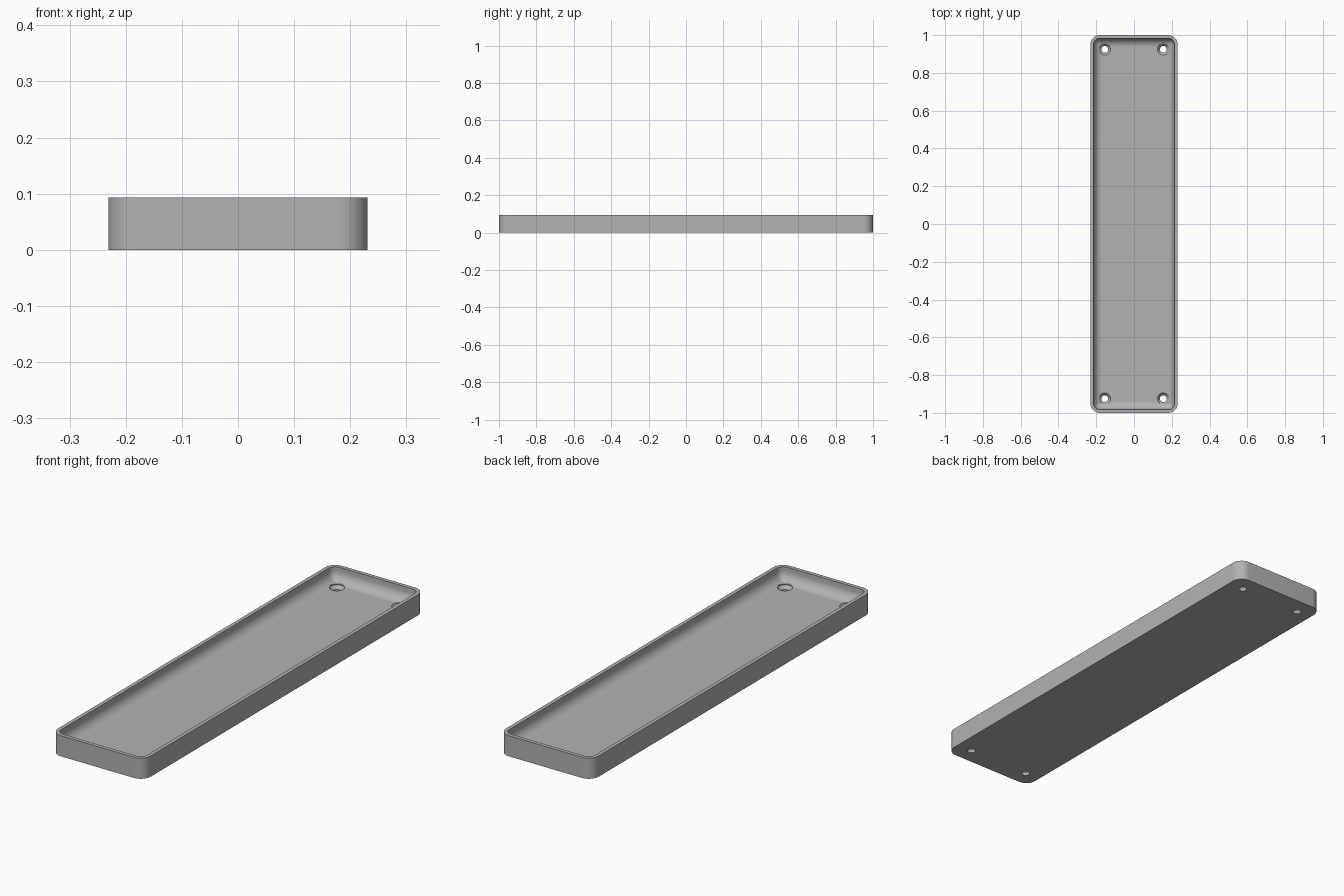
import bpy, bmesh, math

if "Cube" in bpy.data.objects:
    bpy.data.objects.remove(bpy.data.objects["Cube"])

HALF_X, HALF_Y, HEIGHT = 0.231, 1.0, 0.093
CORNER, WALL, FLOOR, FILLET = 0.05, 0.017, 0.031, 0.045
HOLE_X, HOLE_Y = 0.155, 0.925

grey = bpy.data.materials.new("plain grey")
grey.use_nodes = True
colour = (0.45, 0.45, 0.45, 1)
grey.diffuse_color = colour
grey.node_tree.nodes["Principled BSDF"].inputs["Base Color"].default_value = colour


def rounded_ring(bm, inset, z, steps=12):
    """Rounded rectangle of vertices, shrunk by inset."""
    radius = max(CORNER - inset, 0.004)
    cx, cy = HALF_X - inset - radius, HALF_Y - inset - radius
    ring = []
    for quarter, (sx, sy) in enumerate([(1, 1), (-1, 1), (-1, -1), (1, -1)]):
        for i in range(steps + 1):
            a = (quarter + i / steps) * math.pi / 2
            ring.append(bm.verts.new((sx * cx + radius * math.cos(a),
                                      sy * cy + radius * math.sin(a), z)))
    return ring


def circle_ring(bm, x, y, radius, z, sides=32):
    return [bm.verts.new((x + radius * math.cos(math.tau * i / sides),
                          y + radius * math.sin(math.tau * i / sides), z))
            for i in range(sides)]


def loft(bm, rings):
    """Skin a stack of rings and cap both ends."""
    for a, b in zip(rings, rings[1:]):
        for i in range(len(a)):
            j = (i + 1) % len(a)
            bm.faces.new((a[i], a[j], b[j], b[i]))
    bm.faces.new(rings[0][::-1])
    bm.faces.new(rings[-1])


def make_object(name, bm):
    bmesh.ops.recalc_face_normals(bm, faces=bm.faces)
    mesh = bpy.data.meshes.new(name)
    bm.to_mesh(mesh)
    bm.free()
    mesh.materials.append(grey)
    obj = bpy.data.objects.new(name, mesh)
    bpy.context.collection.objects.link(obj)
    return obj


# Tray: outer wall, flat rim, inner wall, concave fillet, floor
profile = [(0, 0), (0, HEIGHT), (WALL, HEIGHT)]
for i in range(11):
    a = i / 10 * math.pi / 2
    profile.append((WALL + FILLET * (1 - math.cos(a)),
                    FLOOR + FILLET * (1 - math.sin(a))))
bm = bmesh.new()
loft(bm, [rounded_ring(bm, inset, z) for inset, z in profile])
tray = make_object("tray", bm)

# Countersunk screw holes in the four corners
bm = bmesh.new()
for sx in (-1, 1):
    for sy in (-1, 1):
        loft(bm, [circle_ring(bm, sx * HOLE_X, sy * HOLE_Y, r, z)
                  for r, z in [(0.018, -0.02), (0.018, 0.014),
                               (0.031, FLOOR - 0.002), (0.031, HEIGHT)]])
cutter = make_object("screw_hole_cutter", bm)
cutter.hide_render = True

cut = tray.modifiers.new("screw holes", "BOOLEAN")
cut.operation = "DIFFERENCE"
cut.solver = "EXACT"
cut.object = cutter
bpy.ops.object.select_all(action="DESELECT")
bpy.context.view_layer.objects.active = tray
tray.select_set(True)
bpy.ops.object.modifier_apply(modifier=cut.name)
bpy.data.objects.remove(cutter)
bpy.ops.object.shade_smooth_by_angle(angle=math.radians(30))
